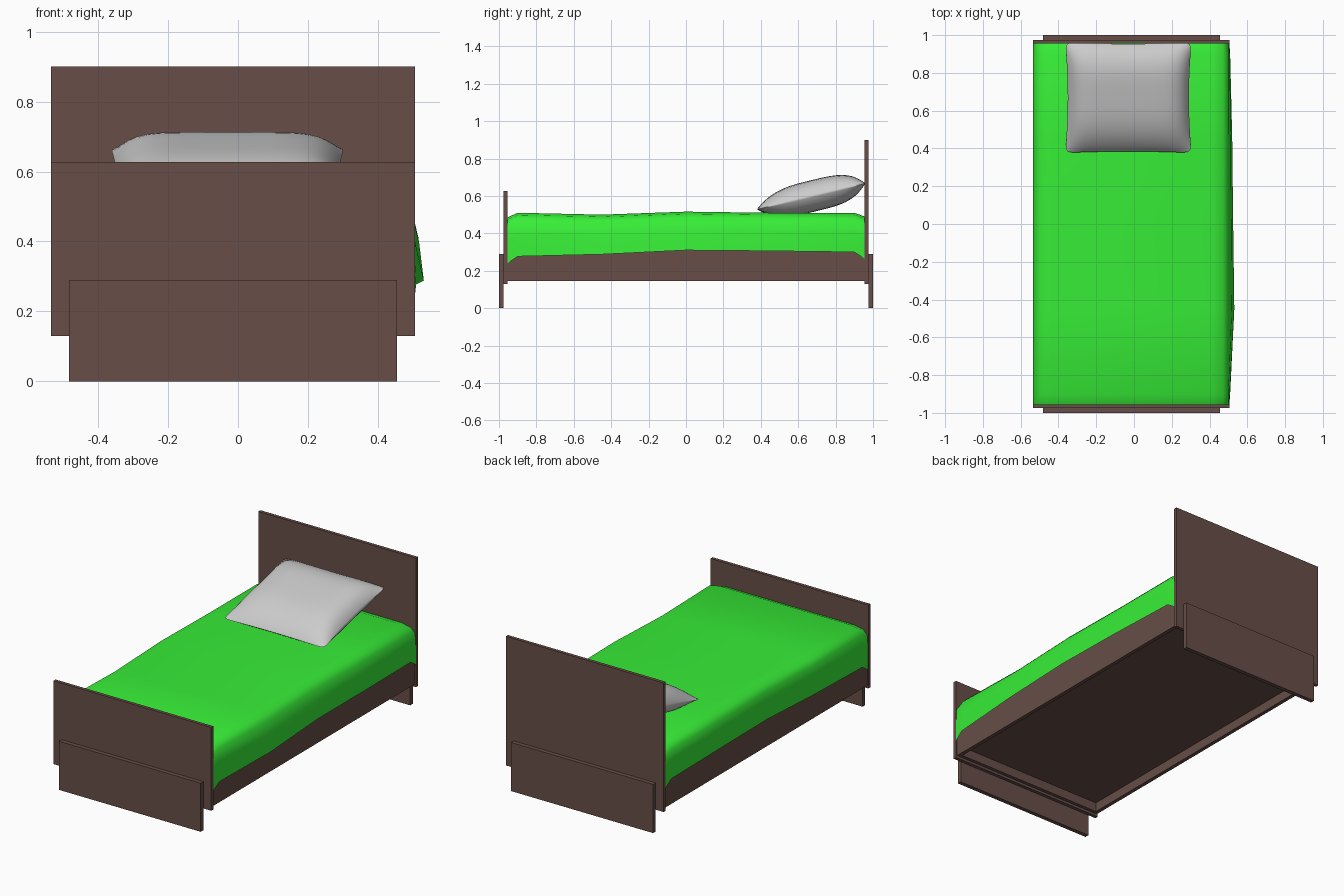
import bpy, bmesh, math
from mathutils import Vector

if "Cube" in bpy.data.objects:
    bpy.data.objects.remove(bpy.data.objects["Cube"])


def material(name, rgb):
    m = bpy.data.materials.new(name)
    m.diffuse_color = (*rgb, 1)
    m.use_nodes = True
    m.node_tree.nodes["Principled BSDF"].inputs["Base Color"].default_value = m.diffuse_color
    return m


WOOD = material("brown_wood", (0.137, 0.076, 0.063))
GREEN = material("green_cloth", (0.038, 0.85, 0.038))


def finish(name, bm, mat=None, smooth=None):
    bmesh.ops.recalc_face_normals(bm, faces=bm.faces)
    me = bpy.data.meshes.new(name)
    bm.to_mesh(me)
    bm.free()
    ob = bpy.data.objects.new(name, me)
    bpy.context.collection.objects.link(ob)
    if mat:
        me.materials.append(mat)
    if smooth:
        bpy.ops.object.select_all(action='DESELECT')
        ob.select_set(True)
        bpy.context.view_layer.objects.active = ob
        bpy.ops.object.shade_smooth_by_angle(angle=math.radians(smooth))
    return ob


def box(name, x, y, z):
    bm = bmesh.new()
    bmesh.ops.create_cube(bm, size=1)
    for v in bm.verts:
        v.co = Vector(r[0] + (c + 0.5) * (r[1] - r[0]) for c, r in zip(v.co, (x, y, z)))
    return finish(name, bm, WOOD)


# Boards and foot panels
XB, XL = (-0.535, 0.506), (-0.483, 0.454)
box("headboard", XB, (0.955, 0.975), (0.13, 0.90))
box("footboard", XB, (-0.975, -0.955), (0.13, 0.627))
box("head_leg_panel", XL, (0.975, 1.0), (0, 0.29))
box("foot_leg_panel", XL, (-1.0, -0.975), (0, 0.29))

# Frame rails and bed base
box("right_rail", (0.475, 0.498), (-0.955, 0.955), (0.145, 0.34))
box("left_rail", (-0.528, -0.505), (-0.955, 0.955), (0.145, 0.34))
box("head_rail", (-0.505, 0.475), (0.935, 0.955), (0.145, 0.34))
box("foot_rail", (-0.505, 0.475), (-0.955, -0.935), (0.145, 0.34))
box("bed_base", (-0.505, 0.475), (-0.935, 0.935), (0.20, 0.22))

# Blanket: rows of (y, hem height, top height, right-hand bulge)
rows = [(-0.955, 0.24, 0.485, 0.0), (-0.90, 0.277, 0.51, 0.004),
        (-0.45, 0.288, 0.50, 0.026), (0, 0.31, 0.516, 0.02),
        (0.45, 0.306, 0.51, 0.015), (0.90, 0.30, 0.51, 0.004),
        (0.955, 0.265, 0.49, 0.0)]
bm = bmesh.new()
grid = []
for y, hem, top, b in rows:
    right = [(0, top), (0.41, top), (0.472, top - 0.012), (0.50, top - 0.04),
             (0.505 + b * 0.5, (hem + top) / 2), (0.505 + b, hem)]
    left = [(-0.534, hem), (-0.534, (hem + top) / 2),
            (-0.528, top - 0.04), (-0.502, top - 0.012), (-0.44, top)]
    grid.append([bm.verts.new((x, y, z)) for x, z in left + right])
for r0, r1 in zip(grid, grid[1:]):
    for i in range(len(r0) - 1):
        bm.faces.new((r0[i], r0[i + 1], r1[i + 1], r1[i]))
ob = finish("blanket", bm, GREEN, 60)
if sum(p.normal.z for p in ob.data.polygons) < 0:
    ob.data.flip_normals()

# Pillow: two bulged sheets joined at a pinched seam, tilted against the headboard
N = 24
bm = bmesh.new()
for side in (1, -1):
    g = []
    for j in range(N + 1):
        v = math.sin((j / N - 0.5) * math.pi)
        line = []
        for i in range(N + 1):
            u = math.sin((i / N - 0.5) * math.pi)
            # sides curve in slightly, corners are rounded off
            x = -0.03 + 0.334 * u * (1 - 0.04 * (1 - v * v) - 0.035 * abs(v) ** 24)
            w = v * (1 - 0.025 * (1 - u * u) - 0.03 * abs(u) ** 24)
            fall = (1 - abs(u) ** 7) * (1 - abs(v) ** (3 if v < 0 else 4))
            h = 0.083 * fall ** 0.9
            y = 0.669 + 0.292 * w - side * h * 0.15
            line.append(bm.verts.new((x, y, 0.598 + 0.07 * w + side * h)))
        g.append(line)
    for a, b in zip(g, g[1:]):
        for i in range(N):
            bm.faces.new((a[i], a[i + 1], b[i + 1], b[i]))
bmesh.ops.remove_doubles(bm, verts=bm.verts, dist=0.0002)
finish("pillow", bm, None, 80)
